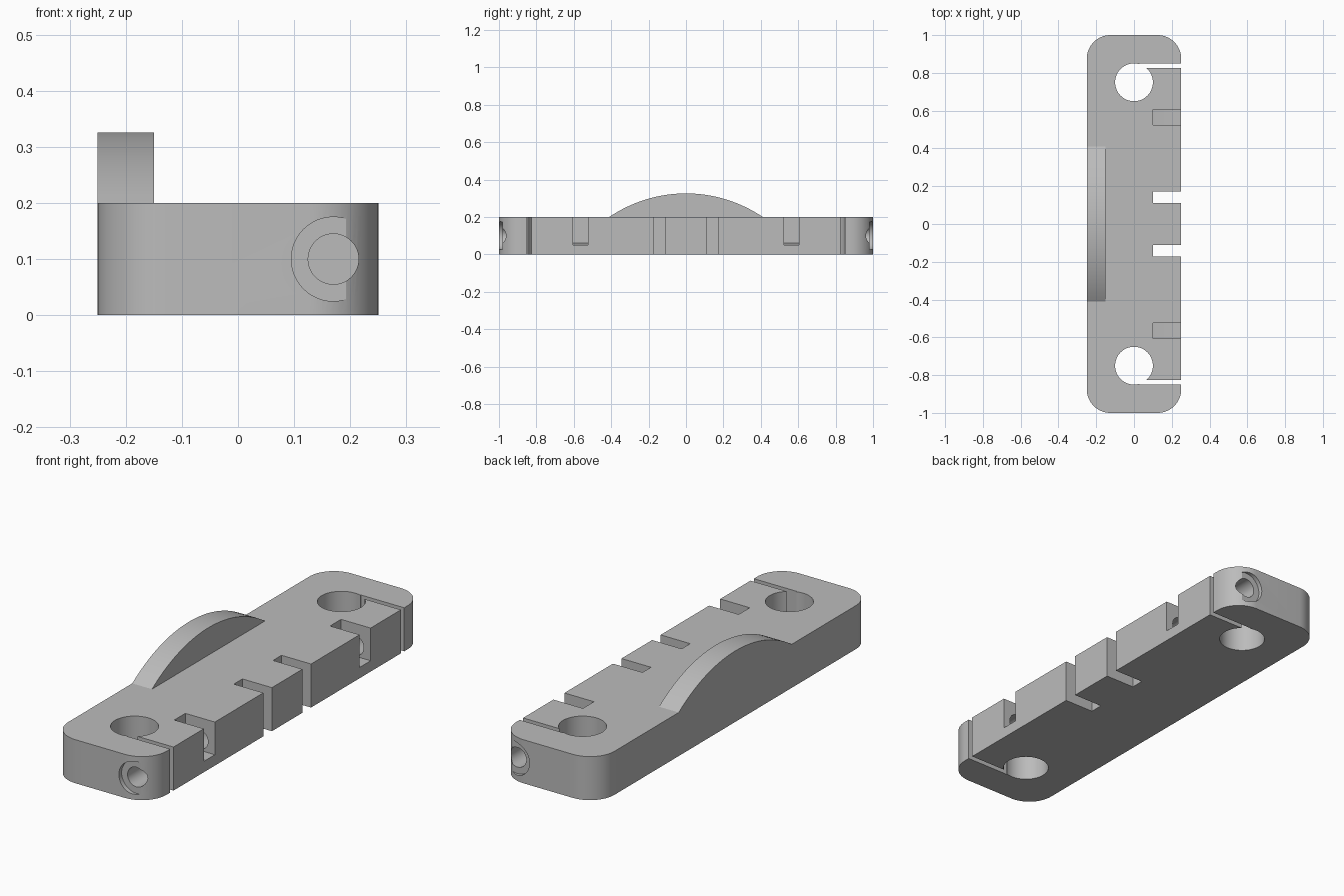
import bpy, bmesh
from math import cos, sin, pi, asin, radians
from mathutils import Vector

if "Cube" in bpy.data.objects:
    bpy.data.objects.remove(bpy.data.objects["Cube"])

grey = bpy.data.materials.new("plain grey")
grey.use_nodes = True
tone = (0.5, 0.5, 0.5, 1)
grey.diffuse_color = tone
grey.node_tree.nodes["Principled BSDF"].inputs["Base Color"].default_value = tone


def prism(name, outline, shift):
    """Extrude a closed outline of 3D points along a vector."""
    bm = bmesh.new()
    face = bm.faces.new([bm.verts.new(p) for p in outline])
    new = bmesh.ops.extrude_face_region(bm, geom=[face])["geom"]
    bmesh.ops.translate(bm, vec=Vector(shift),
                        verts=[v for v in new if isinstance(v, bmesh.types.BMVert)])
    bmesh.ops.recalc_face_normals(bm, faces=bm.faces)
    mesh = bpy.data.meshes.new(name)
    bm.to_mesh(mesh)
    bm.free()
    mesh.materials.append(grey)
    obj = bpy.data.objects.new(name, mesh)
    bpy.context.collection.objects.link(obj)
    return obj


def box(name, x0, x1, y0, y1, z0, z1):
    return prism(name, [(x0, y0, z0), (x1, y0, z0), (x1, y1, z0), (x0, y1, z0)],
                 (0, 0, z1 - z0))


def ring(radius, n):
    return [(radius * cos(2 * pi * i / n), radius * sin(2 * pi * i / n)) for i in range(n)]


def combine(target, tool, operation):
    """Apply an exact boolean and discard the tool."""
    tool.hide_render = True
    mod = target.modifiers.new(operation, "BOOLEAN")
    mod.operation, mod.solver, mod.object = operation, "EXACT", tool
    bpy.context.view_layer.objects.active = target
    bpy.ops.object.modifier_apply(modifier=mod.name)
    bpy.data.objects.remove(tool)


# Bar with rounded vertical corners
W, L, H, R, STEPS = 0.25, 1.0, 0.2, 0.125, 16
outline = []
for k, (sx, sy) in enumerate([(1, 1), (-1, 1), (-1, -1), (1, -1)]):
    for i in range(STEPS + 1):
        a = (k + i / STEPS) * pi / 2
        outline.append((sx * (W - R) + R * cos(a), sy * (L - R) + R * sin(a), 0))
body = prism("clamp_bar", outline, (0, 0, H))

# Curved rib rising along the right edge
RIB_R, TOP = 0.73, 0.326
half = asin(0.41 / RIB_R)
arc = [(-W, RIB_R * sin(half * t / 16), TOP - RIB_R + RIB_R * cos(half * t / 16))
       for t in range(-16, 17)]
rib = prism("curved_rib", [(-W, -0.41, 0.1)] + arc + [(-W, 0.41, 0.1)], (0.1, 0, 0))
combine(body, rib, "UNION")

# Matching cuts at both ends
BX, BZ = 0.17, 0.1
for s in (-1, 1):
    # Vertical through hole and its clamping slit
    combine(body, prism("hole_cutter", [(x, s * 0.75 + y, -0.1) for x, y in ring(0.1, 64)],
                        (0, 0, 0.5)), "DIFFERENCE")
    combine(body, box("slit_cutter", 0.03, 0.4, *sorted((s * 0.825, s * 0.849)), -0.1, 0.4),
            "DIFFERENCE")
    # Open notch near the middle
    combine(body, box("notch_cutter", 0.1, 0.4, *sorted((s * 0.111, s * 0.173)), -0.1, 0.4),
            "DIFFERENCE")
    # Nut pocket with a partly sloped floor
    floor = [(0.1, 0.4), (0.1, 0.06), (0.185, 0.05), (0.4, 0.05), (0.4, 0.4)]
    combine(body, prism("pocket_cutter", [(x, s * 0.525, z) for x, z in floor],
                        (0, s * 0.08, 0)), "DIFFERENCE")
    # Screw bore and shallow head recess
    for radius, depth in ((0.045, 0.6), (0.075, 0.02)):
        combine(body, prism("bore_cutter",
                            [(BX + x, s * 1.1, BZ + z) for x, z in ring(radius, 48)],
                            (0, -s * (0.1 + depth), 0)), "DIFFERENCE")

bpy.ops.object.select_all(action="DESELECT")
body.select_set(True)
bpy.context.view_layer.objects.active = body
bpy.ops.object.shade_smooth_by_angle(angle=radians(30))
